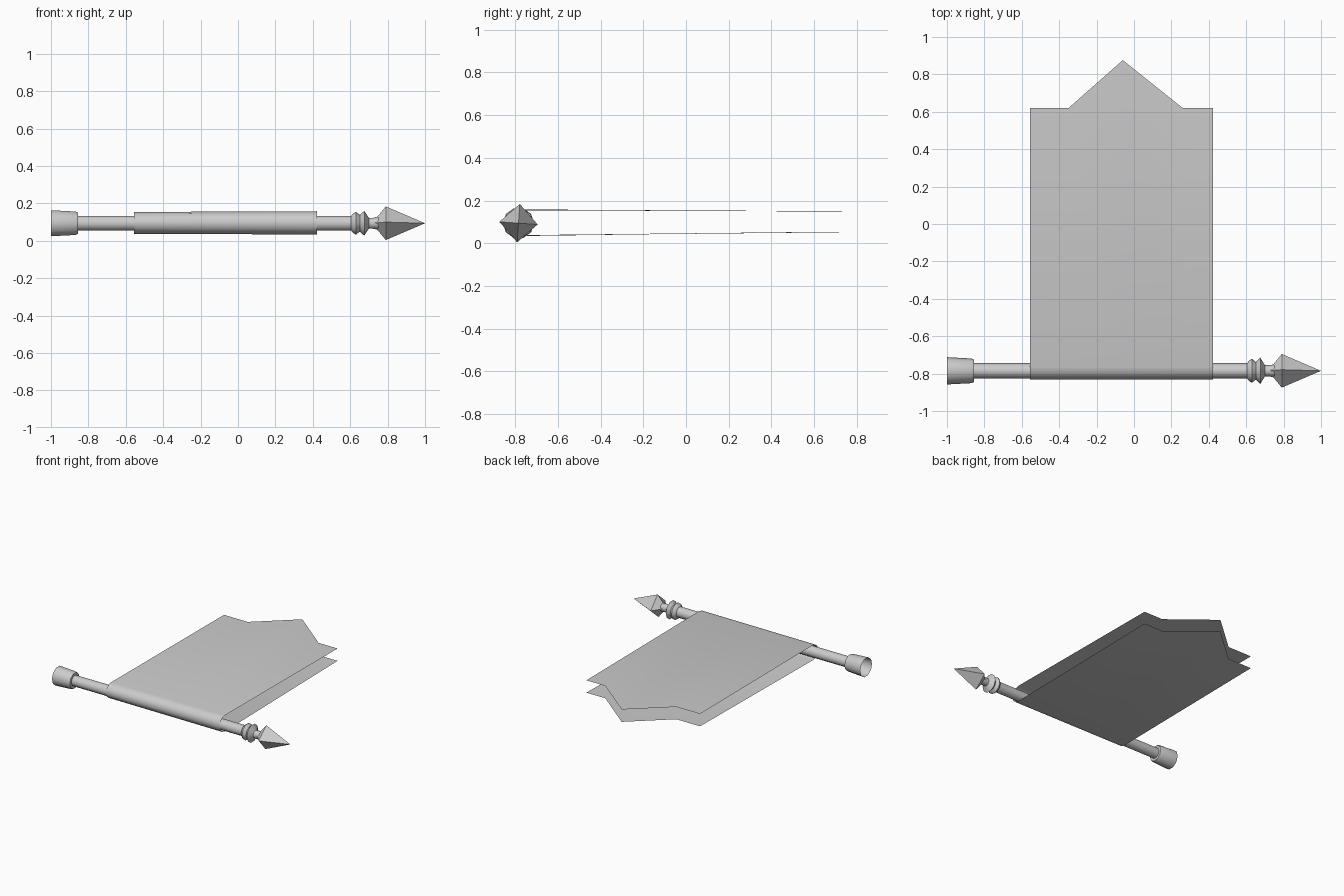
import bpy, bmesh
from math import sin, cos, pi, radians

if "Cube" in bpy.data.objects:
    bpy.data.objects.remove(bpy.data.objects["Cube"])

CY, CZ = -0.785, 0.094   # pole axis runs along x


def lathe(name, profile, sides, turn=0.0, smooth=True):
    """Spin (x, radius) points round the pole axis; radius 0 makes a tip."""
    bm = bmesh.new()
    rings = []
    for x, r in profile:
        n = sides if r > 0 else 1
        rings.append([bm.verts.new((x, CY + r * cos(turn + 2 * pi * i / sides),
                                    CZ + r * sin(turn + 2 * pi * i / sides)))
                      for i in range(n)])
    for a, b in zip(rings, rings[1:]):
        for i in range(sides):
            j = (i + 1) % sides
            if len(b) == 1:
                bm.faces.new((a[i], a[j], b[0]))
            else:
                bm.faces.new((a[i], a[j], b[j], b[i]))
    return finish(name, bm, smooth)


def finish(name, bm, smooth):
    bmesh.ops.recalc_face_normals(bm, faces=bm.faces[:])
    mesh = bpy.data.meshes.new(name)
    bm.to_mesh(mesh)
    bm.free()
    ob = bpy.data.objects.new(name, mesh)
    bpy.context.collection.objects.link(ob)
    if smooth:
        bpy.ops.object.select_all(action='DESELECT')
        ob.select_set(True)
        bpy.context.view_layer.objects.active = ob
        bpy.ops.object.shade_smooth_by_angle(angle=radians(50))
    return ob


# Pole, open wall socket, collar rings and four-sided spear tip
lathe("pole", [(-0.87, 0.041), (0.615, 0.041)], 10)
lathe("wall_socket", [(-1, 0.073), (-0.87, 0.066), (-0.855, 0.06), (-0.855, 0.04)], 10)
lathe("collar_rings", [(0.605, 0.041), (0.615, 0.055), (0.63, 0.064), (0.652, 0.047),
                       (0.675, 0.07), (0.7, 0.03), (0.75, 0.032)], 10)
lathe("spear_tip", [(0.7, 0.022), (0.745, 0.035), (0.79, 0.09), (1.0, 0)], 4,
      turn=radians(-4), smooth=False)

# Banner: one sheet folded over the pole, both ends cut to a central point
xs = [-0.555, -0.35, -0.06, 0.26, 0.423]
ends = [0.62, 0.62, 0.876, 0.62, 0.62]
bm = bmesh.new()
columns = []
for x, end in zip(xs, ends):
    r = 0.0605 + 0.004 * x
    col = [(end, 0.053)]
    col += [(CY + 0.02 - 0.066 * sin(pi * k / 6), r * cos(pi * k / 6)) for k in range(7)]
    col += [(end, -0.043)]
    columns.append([bm.verts.new((x, y, CZ + 0.002 + z)) for y, z in col])
for a, b in zip(columns, columns[1:]):
    for i in range(len(a) - 1):
        bm.faces.new((a[i], b[i], b[i + 1], a[i + 1]))
finish("banner", bm, True)
